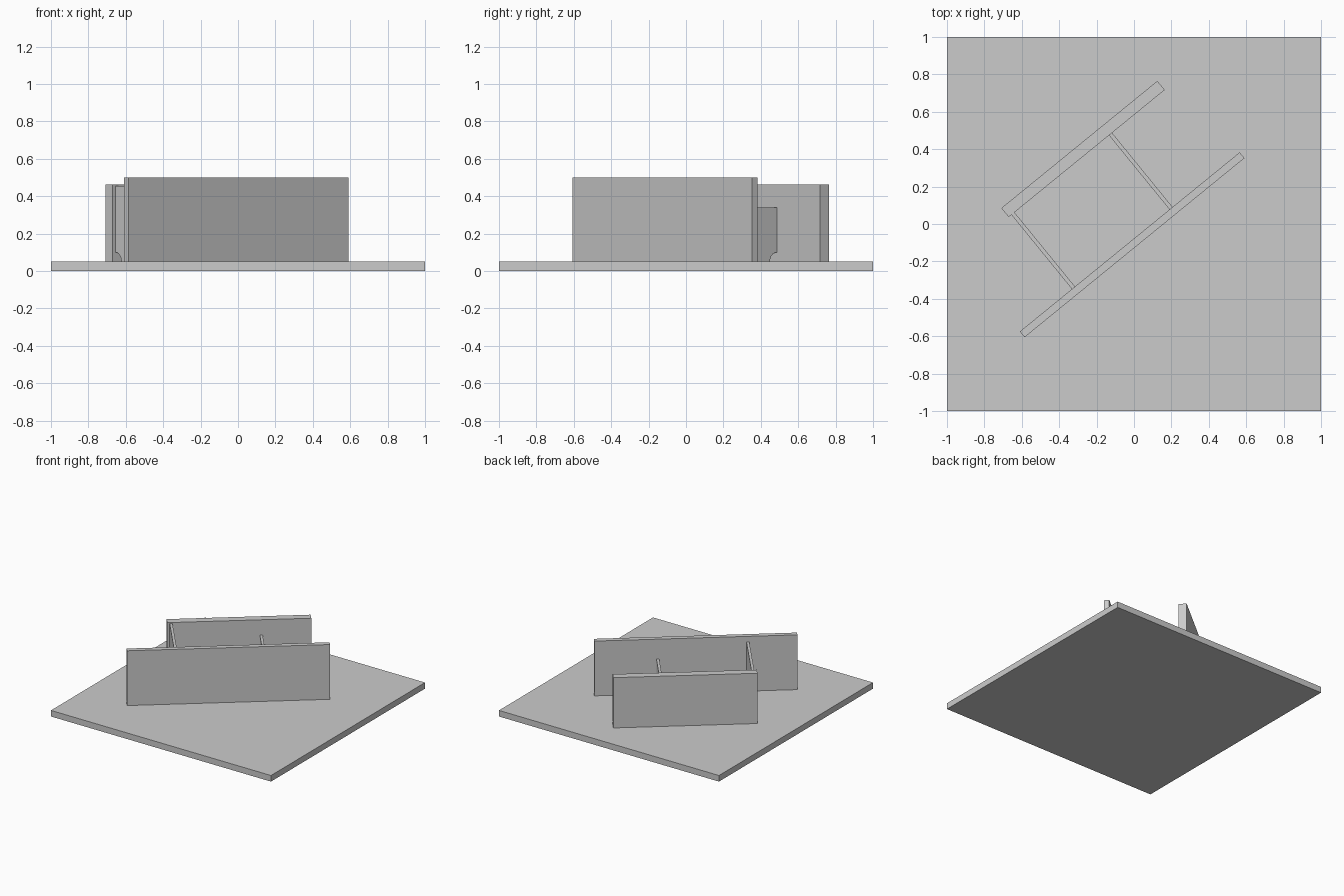
import bpy
import bmesh
from math import radians, cos, sin, pi
from mathutils import Matrix

cube = bpy.data.objects.get("Cube")
if cube:
    bpy.data.objects.remove(cube, do_unlink=True)

GREY = (0.6, 0.6, 0.6, 1)
steel = bpy.data.materials.new("grey steel")
steel.use_nodes = True
steel.diffuse_color = GREY
steel.node_tree.nodes["Principled BSDF"].inputs["Base Color"].default_value = GREY

TURN = Matrix.Rotation(radians(39.18), 4, "Z")
FLOOR = 0.05
RELIEF = 0.05


def extrude_profile(name, points, offset, turn=Matrix()):
    """Closed solid from a profile of 3D points swept along an offset."""
    bm = bmesh.new()
    face = bm.faces.new([bm.verts.new(p) for p in points])
    swept = bmesh.ops.extrude_face_region(bm, geom=[face], use_keep_orig=True)
    verts = [g for g in swept["geom"] if isinstance(g, bmesh.types.BMVert)]
    bmesh.ops.translate(bm, verts=verts, vec=offset)
    bmesh.ops.recalc_face_normals(bm, faces=bm.faces)
    mesh = bpy.data.meshes.new(name)
    bm.to_mesh(mesh)
    bm.free()
    mesh.materials.append(steel)
    obj = bpy.data.objects.new(name, mesh)
    obj.matrix_world = turn
    bpy.context.collection.objects.link(obj)
    return obj


def block(name, x, y, z, turn=Matrix()):
    """Box given by its ranges."""
    base = [(x[0], y[0], z[0]), (x[1], y[0], z[0]), (x[1], y[1], z[0]), (x[0], y[1], z[0])]
    return extrude_profile(name, base, (0, 0, z[1] - z[0]), turn)


def stiffener(name, x, y, top):
    """Cross plate with rounded reliefs at its lower corners."""
    steps = [i * pi / 16 for i in range(9)]
    near = [(y[0] + RELIEF * cos(a), FLOOR + RELIEF * sin(a)) for a in steps]
    far = [(y[1] - RELIEF * cos(a), FLOOR + RELIEF * sin(a)) for a in reversed(steps)]
    outline = near + [(y[0], top), (y[1], top)] + far
    return extrude_profile(name, [(x[0], b, c) for b, c in outline], (x[1] - x[0], 0, 0), TURN)


# Base plate
block("base_plate", (-1, 1), (-1, 1), (0, FLOOR))

# Two parallel upright plates
block("long_upright_plate", (-0.836, 0.68), (-0.1, -0.06), (FLOOR, 0.50), TURN)
block("short_upright_plate", (-0.496, 0.58), (0.452, 0.514), (FLOOR, 0.463), TURN)

# Cross plates between the uprights
stiffener("tall_cross_plate", (-0.477, -0.456), (-0.06, 0.452), 0.455)
stiffener("low_cross_plate", (0.196, 0.217), (-0.06, 0.452), 0.338)
